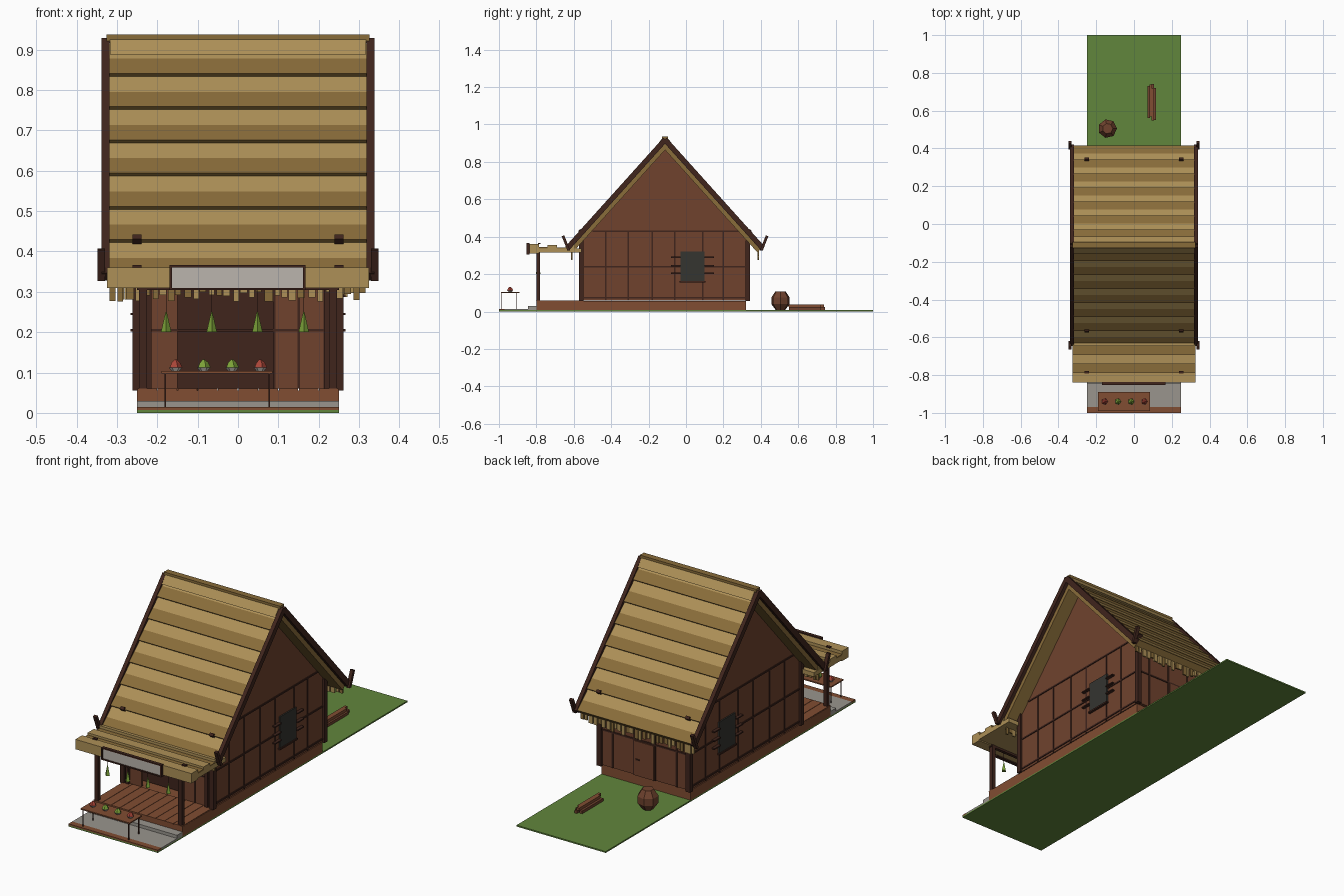
import bpy, bmesh, math, random
from mathutils import Vector

if "Cube" in bpy.data.objects:
    bpy.data.objects.remove(bpy.data.objects["Cube"])
random.seed(4)

def mat(name, c):
    m = bpy.data.materials.new(name)
    m.diffuse_color = (*c, 1)
    m.use_nodes = True
    m.node_tree.nodes["Principled BSDF"].inputs["Base Color"].default_value = m.diffuse_color
    return m
STRAW = mat("straw", (.42, .28, .095)); STRAW2 = mat("dark_straw", (.25, .15, .042))
WALL = mat("wall", (.16, .055, .027)); FLOOR = mat("floor", (.22, .075, .032))
TIMBER = mat("timber", (.05, .018, .012)); DARK = mat("dark", (.035, .035, .03))
STONE = mat("stone", (.32, .30, .27)); GRASS = mat("grass", (.12, .24, .045))
SIGN = mat("sign_face", (.5, .46, .42)); RED = mat("red", (.4, .06, .04)); GREEN = mat("green", (.2, .36, .04))

def finish(name, bm, m):
    bmesh.ops.recalc_face_normals(bm, faces=bm.faces)
    me = bpy.data.meshes.new(name)
    bm.to_mesh(me); bm.free()
    ob = bpy.data.objects.new(name, me)
    me.materials.append(m)
    bpy.context.collection.objects.link(ob)
    return ob

def box(name, x, y, z, m):
    """Box from (min, max) pairs."""
    bm = bmesh.new()
    bmesh.ops.create_cube(bm, size=1)
    for v in bm.verts:
        v.co = [(a + b) / 2 + c * (b - a) for (a, b), c in zip((x, y, z), v.co)]
    return finish(name, bm, m)

def prism(name, pts, x0, x1, m):
    """Extrude a y-z outline along x."""
    bm = bmesh.new()
    f = bm.faces.new([bm.verts.new((x0, y, z)) for y, z in pts])
    r = bmesh.ops.extrude_face_region(bm, geom=[f])
    bmesh.ops.translate(bm, vec=(x1 - x0, 0, 0), verts=[g for g in r["geom"] if isinstance(g, bmesh.types.BMVert)])
    return finish(name, bm, m)

def lathe(name, profile, sides, loc, m):
    """Low-poly solid of stacked (radius, z) rings."""
    bm = bmesh.new()
    rings = [[bm.verts.new((loc[0] + r * math.cos(2 * math.pi * i / sides), loc[1] + r * math.sin(2 * math.pi * i / sides), loc[2] + z))
              for i in range(sides)] for r, z in profile]
    for a, b in zip(rings, rings[1:]):
        for i in range(sides):
            j = (i + 1) % sides
            bm.faces.new((a[i], a[j], b[j], b[i]))
    bm.faces.new(rings[0]); bm.faces.new(rings[-1])
    return finish(name, bm, m)

# Ground, path and steps
box("grass", (-.25, .25), (-1, 1), (0, .007), GRASS)
box("path_edge", (-.25, .25), (-1, -.97), (.007, .014), FLOOR)
box("stone_path", (-.25, .25), (-.97, -.84), (.007, .014), STONE)
box("stone_step", (-.25, .25), (-.845, -.8), (.007, .03), STONE)
box("floor_base", (-.25, .25), (-.8, .32), (.007, .056), FLOOR)
for i in range(10):
    x = -.25 + i * .05
    box("porch_plank", (x + .001, x + .049), (-.803, -.56), (.056, .06), FLOOR)

# House walls
RY, RZ, S = -.112, .935, 1.11
for s in (-1, 1):
    side = [(-.56, .06), (.33, .06), (.33, .375), (RY, .866), (-.56, .375)]
    prism("gable_wall", side, s * .235, s * .25, WALL)
    for y in (-.43, -.31, -.18, -.06, .09, .2):
        box("wall_batten", sorted((s * .249, s * .253)), (y - .004, y + .004), (.06, .43), TIMBER)
    for z, a, b in ((.24, -.56, .33), (.43, -.5, .28), (.075, -.56, .33)):
        box("wall_rail", sorted((s * .249, s * .254)), (a, b), (z - .004, z + .004), TIMBER)
    # Window with slats
    box("window_pane", sorted((s * .249, s * .257)), (-.03, .1), (.16, .32), DARK)
    box("window_sill", sorted((s * .249, s * .262)), (-.035, .105), (.155, .163), TIMBER)
    for z in (.205, .245, .29):
        for a, b in ((-.08, -.03), (.1, .15)):
            box("window_slat", sorted((s * .249, s * .266)), (a, b), (z - .003, z + .003), TIMBER)
    # Corner and porch posts
    for y in (-.56, .33):
        box("corner_post", (s * .25 - .012, s * .25 + .012), (y - .012, y + .012), (.056, .38), TIMBER)
    box("door_post", (s * .222 - .008, s * .222 + .008), (-.572, -.55), (.06, .36), TIMBER)
    box("porch_post", (s * .235 - .01, s * .235 + .01), (-.8, -.78), (.056, .32), TIMBER)
box("back_wall", (-.25, .25), (.315, .33), (.06, .38), WALL)
box("front_wall_left", (-.25, -.15), (-.56, -.545), (.06, .38), WALL)
box("front_wall_right", (.09, .25), (-.56, -.545), (.06, .38), WALL)
box("front_lintel", (-.16, .1), (-.56, -.545), (.31, .38), WALL)
box("doorway_interior", (-.235, .235), (-.5, -.49), (.06, .38), TIMBER)
box("front_rail", (-.25, .25), (-.563, -.558), (.202, .208), TIMBER)
for x in (.09, .15, .215):
    box("front_batten", (x - .003, x + .003), (-.563, -.558), (.06, .33), TIMBER)
for x in (-.18, -.06, .06, .18):
    box("back_batten", (x - .004, x + .004), (.329, .334), (.06, .38), TIMBER)
box("back_rail", (-.25, .25), (.329, .334), (.236, .244), TIMBER)
box("back_door", (-.055, .055), (.329, .337), (.06, .235), WALL)
box("back_door_latch", (.025, .045), (.336, .342), (.14, .146), TIMBER)

# Thatched roof, both slopes
C, N = 1 / math.hypot(1, S), S / math.hypot(1, S)
def slope(s, t, h):
    """Point t down the slope and h above its surface."""
    return RY + s * (t * C + h * N), RZ - .02 - t * N + h * C
L, ROWS = .775, 14
for s in (-1, 1):
    prism("roof_slab", [(RY, RZ - .02), slope(s, L, 0), slope(s, L, -.034), (RY, RZ - .071)], -.32, .32, STRAW2)
    for i in range(ROWS):
        a, b = L * i / ROWS, L * (i + 1) / ROWS
        h0, h1 = (.001, .006) if i % 2 == 0 else (.006, .012)
        prism("thatch_row", [slope(s, a, h0), slope(s, b, h1), slope(s, b, -.004), slope(s, a, -.004)],
              -.318, .318, STRAW2 if i % 2 else STRAW)
    # Bargeboards, eave finials and pegs
    for e in (-1, 1):
        prism("bargeboard", [slope(s, -.005, .016), slope(s, L + .004, .016), slope(s, L + .004, -.012), slope(s, -.005, -.012)],
              e * .318, e * .338, TIMBER)
        y, z = slope(s, L, 0)
        prism("eave_finial", [(y - s * .012, z - .012), (y + s * .004, z - .012), (y + s * .034, z + .064), (y + s * .02, z + .068)],
              e * .33, e * .348, TIMBER)
        prism("roof_peg", [slope(s, .655, .02), slope(s, .67, .02), slope(s, .67, 0), slope(s, .655, 0)],
              e * .25 - .011, e * .25 + .011, TIMBER)
    # Hanging straw fringe
    y, z = slope(s, L - .012, -.015)
    x = -.318
    while x < .305:
        w = random.uniform(.012, .022)
        box("straw_fringe", (x, x + w), (y - .004, y + .004), (random.uniform(.275, .30), z + .01),
            random.choice((STRAW, STRAW2)))
        x += w + random.uniform(.001, .01)
prism("ridge_under", [(RY - .045, .888), (RY + .045, .888), (RY + .012, .93), (RY - .012, .93)], -.317, .317, STRAW)
box("ridge_cap", (-.326, .326), (RY - .016, RY + .016), (.916, .937), STRAW2)

# Porch awning
box("awning_slab", (-.325, .325), (-.832, -.56), (.316, .338), STRAW)
for i, (a, b, t) in enumerate(((-.838, -.785, .36), (-.785, -.74, .345), (-.74, -.69, .356), (-.69, -.645, .343), (-.645, -.6, .356))):
    box("awning_row", (-.325, .325), (a, b), (.31 if i == 0 else .337, t), STRAW2 if i % 2 else STRAW)
for x in (-.25, .25):
    box("awning_peg", (x - .011, x + .011), (-.792, -.778), (.36, .366), TIMBER)
box("awning_beam", (-.25, .25), (-.798, -.782), (.305, .318), TIMBER)

# Blank sign board with frame
box("sign_board", (-.165, .162), (-.848, -.838), (.308, .362), SIGN)
for z in (.304, .36):
    box("sign_frame_rail", (-.17, .167), (-.853, -.836), (z, z + .006), TIMBER)
for x in (-.17, .161):
    box("sign_frame_stile", (x, x + .006), (-.853, -.836), (.304, .366), TIMBER)

# Hanging leaf cones
for x in (-.178, -.065, .048, .163):
    lathe("hanging_leaf", [(.013, .2), (.0015, .25)], 4, (x, -.79, 0), GREEN)
    box("leaf_string", (x - .0008, x + .0008), (-.791, -.789), (.248, .31), TIMBER)

# Market table with produce
box("table_top", (-.19, .085), (-.99, -.89), (.098, .104), FLOOR)
for x in (-.18, .077):
    for y in (-.985, -.905):
        box("table_leg", (x - .002, x + .002), (y - .002, y + .002), (.01, .1), TIMBER)
for x, m in ((-.155, RED), (-.085, GREEN), (-.015, GREEN), (.055, RED)):
    lathe("produce_bowl", [(.01, .104), (.017, .113)], 6, (x, -.94, 0), SIGN)
    lathe("produce", [(.017, .113), (.012, .124), (.003, .132)], 5, (x, -.94, 0), m)

# Back yard jar and firewood
lathe("jar", [(.025, .007), (.05, .04), (.05, .075), (.028, .108)], 7, (-.14, .505, 0), WALL)
for x, z, a in ((.078, .018, 0), (.095, .018, .004), (.112, .018, -.003), (.086, .033, .003), (.104, .033, -.004)):
    box("firewood", (x - .007 + a, x + .007 + a), (.56 + a * 3, .73 + a * 3), (z - .009, z + .005), WALL if z < .03 else FLOOR)
